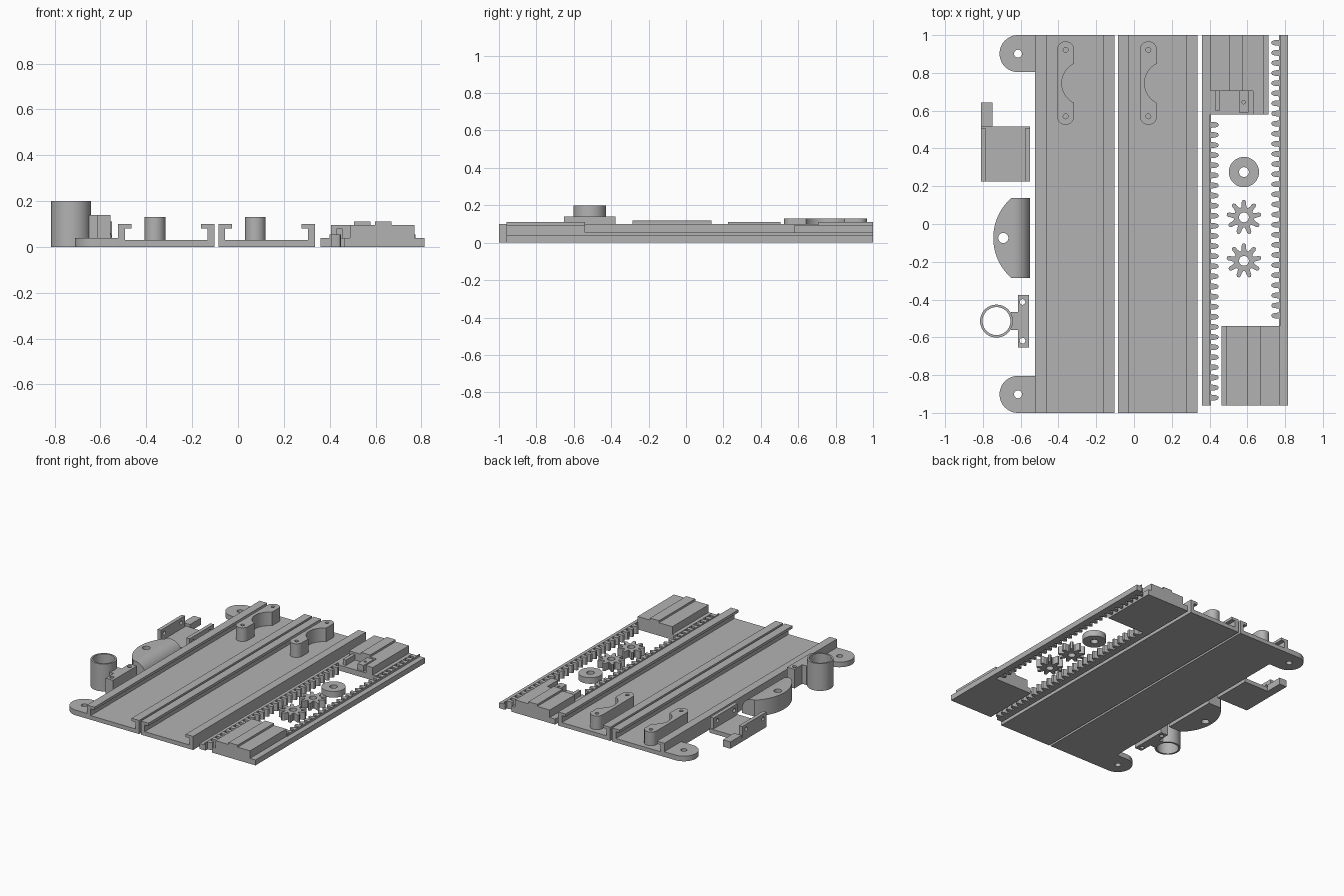
import bpy, bmesh, math
from mathutils import Matrix

if bpy.data.objects.get("Cube"):
    bpy.data.objects.remove(bpy.data.objects["Cube"])

grey = bpy.data.materials.new("plain grey")
grey.use_nodes = True
grey.diffuse_color = (0.45, 0.45, 0.45, 1)
grey.node_tree.nodes["Principled BSDF"].inputs["Base Color"].default_value = grey.diffuse_color

UP = Matrix.Identity(4)
# half turn that maps one rack onto its partner
TURN = Matrix.Translation((1.175, 0.04, 0)) @ Matrix.Rotation(math.pi, 4, 'Z')


def arc(cx, cy, r, a0=0, a1=360, n=32):
    """Points on an arc; a full circle leaves out the repeated end point."""
    steps = n if a1 - a0 == 360 else n + 1
    return [(cx + r * math.cos(math.radians(a0 + (a1 - a0) * i / n)),
             cy + r * math.sin(math.radians(a0 + (a1 - a0) * i / n))) for i in range(steps)]


def rect(x0, x1, y0, y1):
    return [(x0, y0), (x1, y0), (x1, y1), (x0, y1)]


def prism(name, loops, lo, hi, axis='Z', matrix=UP):
    """Extrude an outline with holes from lo to hi along z, y or x."""
    curve = bpy.data.curves.new(name, 'CURVE')
    curve.dimensions = '2D'
    curve.fill_mode = 'BOTH'
    curve.extrude = (hi - lo) / 2
    for loop in loops:
        s = curve.splines.new('POLY')
        s.points.add(len(loop) - 1)
        for p, (a, b) in zip(s.points, loop):
            p.co = (a, b, 0, 1)
        s.use_cyclic_u = True
    tmp = bpy.data.objects.new(name + "_outline", curve)
    bpy.context.scene.collection.objects.link(tmp)
    deps = bpy.context.evaluated_depsgraph_get()
    mesh = bpy.data.meshes.new_from_object(tmp.evaluated_get(deps))
    bpy.data.objects.remove(tmp)
    mid = (lo + hi) / 2
    place = {
        'Z': Matrix.Translation((0, 0, mid)),
        # outline (x, z) swept along y
        'Y': Matrix.Translation((0, mid, 0)) @ Matrix.Rotation(math.pi / 2, 4, 'X'),
        # outline (y, z) swept along x
        'X': Matrix.Translation((mid, 0, 0)) @ Matrix(((0, 0, 1, 0), (1, 0, 0, 0), (0, 1, 0, 0), (0, 0, 0, 1))),
    }[axis]
    mesh.transform(matrix @ place)
    bm = bmesh.new()
    bm.from_mesh(mesh)
    bmesh.ops.remove_doubles(bm, verts=bm.verts, dist=1e-5)
    bmesh.ops.recalc_face_normals(bm, faces=bm.faces)
    bm.to_mesh(mesh)
    bm.free()
    mesh.materials.clear()
    mesh.materials.append(grey)
    obj = bpy.data.objects.new(name, mesh)
    bpy.context.scene.collection.objects.link(obj)
    bpy.ops.object.select_all(action='DESELECT')
    obj.select_set(True)
    bpy.context.view_layer.objects.active = obj
    bpy.ops.object.shade_smooth_by_angle(angle=math.radians(30))
    return obj


# Two channel rails, each with inward lips and a curved handle
for label, x in (("left_channel", -0.524), ("right_channel", -0.086)):
    w = 0.422
    half = [(0, 0), (0, 0.1), (0.06, 0.1), (0.06, 0.08), (0.03, 0.08), (0.03, 0.03)]
    profile = [(x + a, z) for a, z in half] + [(x + w - a, z) for a, z in reversed(half)]
    prism(label, [profile], -1, 1, 'Y')
    hx = x + 0.162
    outline = (arc(hx, 0.922, 0.045, 0, 180, 16) + arc(hx, 0.57, 0.045, 180, 360, 16)
               + list(reversed(arc(hx + 0.095, 0.745, 0.115, 116, 244, 24))))
    prism(label + "_handle", [outline, arc(hx, 0.922, 0.013, n=16), arc(hx, 0.57, 0.013, n=16)],
          0.03, 0.13)

# Mounting ears on the outer channel
for label, y in (("back_ear", 0.902), ("front_ear", -0.902)):
    outline = arc(-0.614, y, 0.098, 90, 270, 24) + [(-0.524, y - 0.098), (-0.524, y + 0.098)]
    prism(label, [outline, arc(-0.614, y, 0.021, n=20)], 0, 0.038)


# Toothed racks, the second being the first turned half way round
def rack(label, matrix, pocket):
    pitch, count, first = 0.0535, 28, -0.485
    lip = [(0.462, 0), (0.462, 0.04), (0.489, 0.04), (0.489, 0.095)]
    ridge = [(0.597, 0.095), (0.597, 0.11), (0.67, 0.11), (0.67, 0.095)]
    side = [(0.77, 0.095), (0.77, 0.04), (0.814, 0.04), (0.814, 0)]
    split = -0.665 if pocket else -0.54
    prism(label + "_slide_block", [lip + ridge + side], -0.96, split, 'Y', matrix)
    if pocket:
        cut = [(0.545, 0.095), (0.545, 0.04)] + side[1:]
        prism(label + "_pocket", [lip + cut], split, -0.54, 'Y', matrix)
    prism(label + "_bar", [rect(0.77, 0.814, -0.54, 1)], 0, 0.04, 'Z', matrix)
    comb = [(0.775, -0.54), (0.767, -0.54)]
    for i in range(count):
        y = first + i * pitch
        tooth = [(0.767, -0.016), (0.745, -0.014), (0.731, -0.009), (0.726, 0)]
        comb += [(a, y + b) for a, b in tooth] + [(a, y - b) for a, b in reversed(tooth[:-1])]
    comb += [(0.767, 1), (0.775, 1)]
    prism(label + "_teeth", [comb], 0, 0.055, 'Z', matrix)


rack("right_rack", UP, False)
rack("left_rack", TURN, True)

# Latch pieces standing in the pocket
prism("pocket_post", [rect(0.43, 0.455, 0.6, 0.705)], 0.04, 0.08)
prism("pocket_latch", [rect(0.555, 0.605, 0.59, 0.705), arc(0.58, 0.645, 0.009, n=12)], 0.04, 0.085)


# Pinions and spacer lying between the racks
def pinion(label, cx, cy):
    n, points = 9, []
    for i in range(n):
        for r, d in ((0.054, -16), (0.066, -10.5), (0.083, -8), (0.092, -3.5),
                     (0.092, 3.5), (0.083, 8), (0.066, 10.5), (0.054, 16)):
            a = math.radians(90 + i * 360 / n + d)
            points.append((cx + r * math.cos(a), cy + r * math.sin(a)))
    prism(label, [points, arc(cx, cy, 0.026, n=24)], 0, 0.055)


pinion("back_pinion", 0.582, 0.035)
pinion("front_pinion", 0.582, -0.195)
prism("spacer", [arc(0.582, 0.275, 0.08, n=40), arc(0.582, 0.275, 0.026, n=24)], 0, 0.045)

# Open bracket with two drilled walls and an arm
prism("bracket_floor", [rect(-0.81, -0.55, 0.225, 0.515)], 0, 0.03)
prism("bracket_arm", [rect(-0.81, -0.75, 0.515, 0.643)], 0, 0.05)
for label, x in (("outer_wall", -0.81), ("inner_wall", -0.577)):
    holes = [arc(y, 0.075, 0.014, n=16) for y in (0.265, 0.46)]
    prism("bracket_" + label, [rect(0.225, 0.505, 0.03, 0.11)] + holes, x, x + 0.027, 'X')

# Curved pad: a drilled plate with a rounded shoulder
rad = math.hypot(0.095, 0.211)
cx = (-0.745 + rad * rad / (2 * 0.095))
R = rad * rad / (2 * 0.095)
ang = math.degrees(math.asin(0.211 / R))
plate = arc(cx, -0.074, R, 180 - ang, 180 + ang, 32) + [(-0.64, -0.285), (-0.64, 0.137)]
prism("pad_plate", [plate, arc(-0.692, -0.074, 0.027, n=24)], 0, 0.12)
shoulder = [(-0.64, 0), (-0.64, 0.12)] + list(reversed(arc(-0.64, 0.03, 0.09, 0, 90, 16))) + [(-0.55, 0)]
prism("pad_shoulder", [shoulder], -0.285, 0.137, 'Y')

# Upright tube with a drilled mounting block
prism("tube", [arc(-0.728, -0.514, 0.087, n=48), arc(-0.728, -0.514, 0.074, n=48)], 0, 0.2)
prism("tube_neck", [rect(-0.65, -0.612, -0.56, -0.467)], 0, 0.14)
prism("tube_mount", [rect(-0.615, -0.556, -0.653, -0.377)]
      + [arc(-0.59, y, 0.015, n=16) for y in (-0.413, -0.618)], 0, 0.14)
